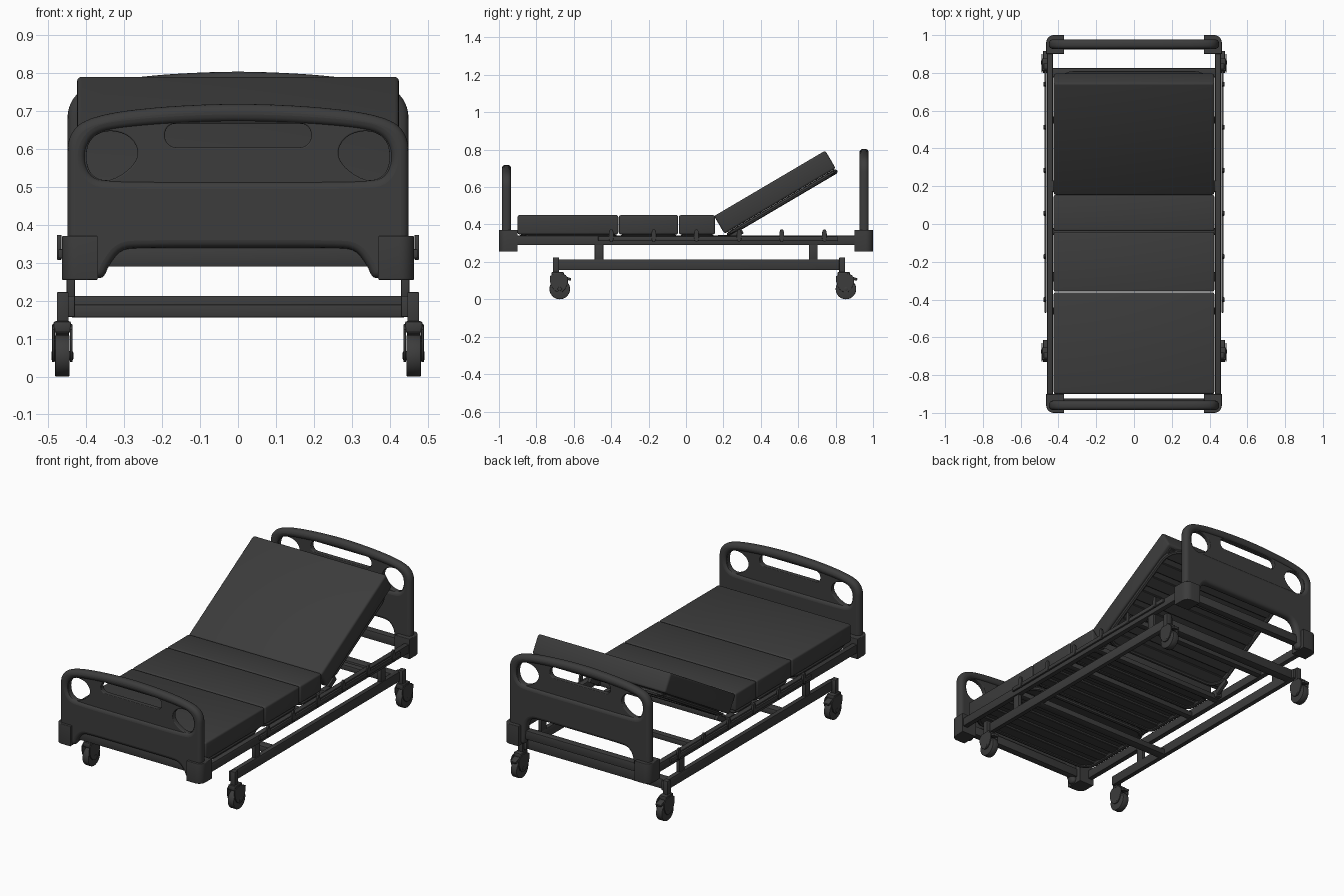
import bpy, bmesh, math
from mathutils import Matrix, Vector

if "Cube" in bpy.data.objects:
    bpy.data.objects.remove(bpy.data.objects["Cube"])

# Dark grey finish shared by every part
DARK = bpy.data.materials.new("dark_grey")
DARK.diffuse_color = (.045, .045, .045, 1)
DARK.use_nodes = True
DARK.node_tree.nodes["Principled BSDF"].inputs["Base Color"].default_value = DARK.diffuse_color


def finish(ob, name, mat=None, angle=35):
    ob.name = name
    if mat is not None:
        ob.matrix_world = mat @ ob.matrix_world
    bpy.ops.object.select_all(action='DESELECT')
    ob.select_set(True)
    bpy.context.view_layer.objects.active = ob
    if ob.type == 'CURVE':
        bpy.ops.object.convert(target='MESH')
        ob = bpy.context.object
    bpy.ops.object.shade_smooth_by_angle(angle=math.radians(angle))
    ob.data.materials.clear()
    ob.data.materials.append(DARK)
    return ob


def link(data):
    ob = bpy.data.objects.new("part", data)
    bpy.context.collection.objects.link(ob)
    return ob


def box(name, x0, x1, y0, y1, z0, z1, bevel=0.003, mat=None, segs=2):
    bm = bmesh.new()
    bmesh.ops.create_cube(bm, size=1)
    for v in bm.verts:
        v.co = Vector(((x0 + x1) / 2 + v.co.x * (x1 - x0), (y0 + y1) / 2 + v.co.y * (y1 - y0),
                       (z0 + z1) / 2 + v.co.z * (z1 - z0)))
    if bevel:
        bmesh.ops.bevel(bm, geom=bm.edges[:], offset=bevel, segments=segs, affect='EDGES', profile=0.5)
    me = bpy.data.meshes.new(name)
    bm.to_mesh(me)
    bm.free()
    return finish(link(me), name, mat)


def cyl_x(name, r, x0, x1, y, z, n=28):
    bm = bmesh.new()
    bmesh.ops.create_cone(bm, cap_ends=True, segments=n, radius1=r, radius2=r, depth=x1 - x0)
    rim = [e for e in bm.edges if abs(e.verts[0].co.z - e.verts[1].co.z) < 1e-5]
    bmesh.ops.bevel(bm, geom=rim, offset=min(0.004, r * 0.3), segments=2, affect='EDGES', profile=0.5)
    bm.transform(Matrix.Translation(((x0 + x1) / 2, y, z)) @ Matrix.Rotation(math.pi / 2, 4, 'Y'))
    me = bpy.data.meshes.new(name)
    bm.to_mesh(me)
    bm.free()
    return finish(link(me), name)


def smooth(pts, times=2):
    """corner cutting on a closed loop"""
    for _ in range(times):
        new = []
        for a, b in zip(pts, pts[1:] + pts[:1]):
            new += [(a[0] * .75 + b[0] * .25, a[1] * .75 + b[1] * .25),
                    (a[0] * .25 + b[0] * .75, a[1] * .25 + b[1] * .75)]
        pts = new
    return pts


def mirrored(half):
    return half + [(-x, z) for x, z in reversed(half) if x > 0]


def rrect(x0, x1, y0, y1, r, n=6):
    pts = []
    for cx, cy, a in ((x1 - r, y1 - r, 0), (x0 + r, y1 - r, 90), (x0 + r, y0 + r, 180), (x1 - r, y0 + r, 270)):
        for i in range(n + 1):
            t = math.radians(a + 90 * i / n)
            pts.append((cx + r * math.cos(t), cy + r * math.sin(t)))
    return pts


def curve(loops, dims):
    cu = bpy.data.curves.new("curve", 'CURVE')
    cu.dimensions = dims
    for pts in loops:
        s = cu.splines.new('POLY')
        s.points.add(len(pts) - 1)
        for p, q in zip(s.points, pts):
            p.co = (q[0], q[1], 0, 1)
        s.use_cyclic_u = True
    return cu


def plate(name, loops, thick, bevel, loc, axis):
    cu = curve(loops, '2D')
    cu.fill_mode = 'BOTH'
    cu.extrude = thick / 2 - bevel
    cu.bevel_depth = bevel
    cu.offset = -bevel
    cu.bevel_resolution = 3
    ob = link(cu)
    rot = Matrix.Rotation(math.pi / 2, 4, 'X')
    if axis == 'X':
        rot = Matrix.Rotation(math.pi / 2, 4, 'Z') @ rot
    if axis == 'Z':
        rot = Matrix.Identity(4)
    ob.matrix_world = Matrix.Translation(loc) @ rot
    return finish(ob, name)


# Head and foot boards: thick rim board, thin recessed panel with hand holes
def end_board(name, y, dz):
    top = [(.45, .58), (.449, .62), (.432, .655), (.40, .678), (.33, .697), (.22, .71), (.11, .717), (0, .72)]
    arch = [(0, .34 + dz), (.26, .34 + dz), (.31, .335 + dz), (.34, .295 + dz), (.35, .27), (.36, .258)]
    half = arch + [(.44, .258), (.45, .28)] + [(x, z + dz) for x, z in top]
    outline = smooth(mirrored(half))
    rec = [(0, .515), (.34, .515), (.385, .525), (.405, .565), (.40, .61), (.375, .64), (.33, .653),
           (.22, .664), (.11, .67), (0, .672)]
    recess = smooth(mirrored([(x, z + dz) for x, z in rec]))
    plate(name + "_rim", [outline, recess], .05, .02, (0, y, 0), 'Y')
    edge = [(x * 1.02, .59 + dz + (z - .59 - dz) * 1.15) for x, z in recess]
    grip = smooth([(.258, .59), (.285, .637), (.345, .652), (.392, .628), (.403, .575), (.388, .53),
                   (.345, .512), (.285, .545)])
    grip = [(x, z + dz) for x, z in grip]
    slot = rrect(-.193, .193, .605 + dz, .668 + dz, .029)
    plate(name + "_panel", [edge, grip, [(-x, z) for x, z in grip], slot], .028, .004, (0, y, 0), 'Y')


end_board("foot_board", -.96, 0)
end_board("head_board", .952, .085)

# Corner bumpers, rounded on the outer corner
for s in (-1, 1):
    for e in (-1, 1):
        pts = [(s * .37, e * .90), (s * .465, e * .90)]
        for i in range(7):
            t = math.radians(15 * i)
            pts.append((s * (.425 + .04 * math.cos(t)), e * (.96 + .04 * math.sin(t))))
        pts.append((s * .37, e * 1.0))
        plate("corner_bumper", [pts], .116, .004, (0, 0, .313), 'Z')

# Mattress sections, flat part and raised backrest
BACK = Matrix.Translation((0, .206, .35)) @ Matrix.Rotation(math.radians(30.5), 4, 'X')
for n, (a, b) in {"leg": (-.90, -.362), "thigh": (-.358, -.042), "seat": (-.038, .155)}.items():
    box(n + "_mattress", -.425, .425, a, b, .347, .45, .010, segs=3)
box("back_mattress", -.425, .425, 0, .69, 0, .11, .012, BACK, 3)


# Deck sections: rounded tube frame with cross slats
def deck(name, y0, y1, mat, radius):
    cu = curve([rrect(-.405, .405, y0 + .012, y1 - .012, radius)], '3D')
    cu.bevel_depth = .013
    cu.bevel_resolution = 2
    ob = link(cu)
    ob.location.z = -.014
    bpy.context.view_layer.update()
    finish(ob, name + "_deck_frame", mat)
    count = max(2, round((y1 - y0) / .1))
    pitch = (y1 - y0) / count
    for i in range(count):
        c = y0 + (i + .5) * pitch
        box(name + "_slat", -.405, .405, c - .032, c + .032, -.018, -.003, .003, mat, 1)


FLAT = Matrix.Translation((0, 0, .348))
deck("leg", -.89, -.37, FLAT, .07)
deck("thigh", -.35, -.05, FLAT, .03)
deck("seat", -.03, .15, FLAT, .03)
deck("back", .01, .69, BACK, .09)

# Upper frame cross rails
for y in (-.945, .945):
    box("end_cross_rail", -.44, .44, y - .02, y + .02, .29, .34)
for y in (-.46, -.04, .19, .55):
    box("upper_cross_rail", -.44, .44, y - .018, y + .018, .292, .322)

# Lower frame cross rails
box("lower_cross_rail", -.44, .44, -.305, -.255, .156, .19)
box("lower_cross_rail", -.44, .44, .775, .825, .157, .213)

for s in (-1, 1):
    def sbox(name, a, b, *rest, **kw):
        return box(name, *sorted((s * a, s * b)), *rest, **kw)

    # Side rails, posts and backrest hinge arms
    sbox("upper_side_rail", .43, .46, -.94, .94, .29, .34)
    sbox("lower_side_rail", .43, .457, -.70, .84, .157, .213)
    for y in (-.465, .68):
        sbox("frame_post", .43, .452, y - .023, y + .023, .21, .295)
    sbox("hinge_arm", .395, .415, .0, .09, -.05, -.02, mat=BACK)
    sbox("hinge_bracket", .40, .435, .17, .23, .30, .345)

    # Accessory rail and its hooks
    sbox("accessory_rail", .462, .474, -.47, .81, .312, .336)
    for i in range(6):
        y = -.40 + i * .228
        hook = smooth([(-.013, .308), (.013, .308), (.013, .374), (-.013, .374)])
        plate("rail_hook", [hook], .012, .002, (s * .472, y, 0), 'X')

    # Castors with fork, stem and brake pedal
    for y in (-.675, .855):
        sbox("castor_stem", .447, .478, y - .036, y - .004, .135, .223)
        cyl_x("castor_wheel", .055, s * .4635 - .0195, s * .4635 + .0195, y, .055)
        cyl_x("castor_axle", .012, s * .4635 - .029, s * .4635 + .029, y, .055, 16)
        fork = smooth([(-.052, .138), (.025, .138), (.05, .105), (.022, .038), (-.022, .038), (-.052, .08)], 1)
        for x in (.440, .487):
            plate("castor_fork", [fork], .007, .002, (s * x, y, 0), 'X')
        sbox("castor_crown", .440, .487, y - .045, y + .022, .116, .146, bevel=.006)
        tilt = Matrix.Translation((0, y + .035, .112)) @ Matrix.Rotation(math.radians(-18), 4, 'X')
        sbox("brake_pedal", .446, .481, -.02, .026, -.006, .008, mat=tilt)
